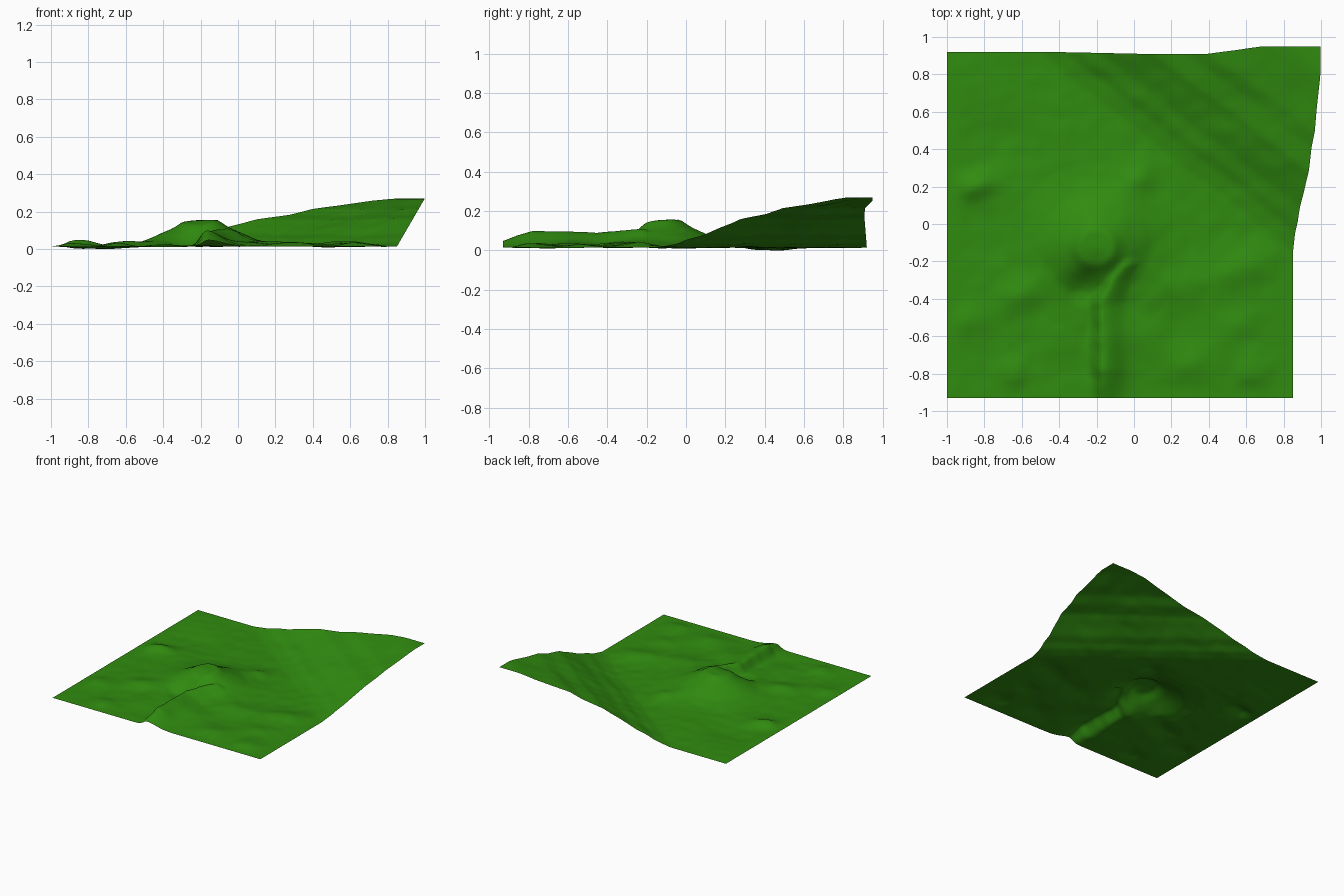
import bpy, bmesh, math
from mathutils import Vector, noise


def lerp_profile(pts, t):
    """Piecewise-linear height profile."""
    if t <= pts[0][0]:
        return pts[0][1]
    for (a, ha), (b, hb) in zip(pts, pts[1:]):
        if t <= b:
            return ha + (hb - ha) * (t - a) / (b - a)
    return pts[-1][1]


def mound(x, y, cx, cy, rx, ry, h, turn=0.0):
    """Rounded mound, rx by ry, turned about z."""
    c, s = math.cos(turn), math.sin(turn)
    u = ((x - cx) * c + (y - cy) * s) / rx
    v = ((y - cy) * c - (x - cx) * s) / ry
    return h * math.exp(-(u * u + v * v))


# Large slope: distance from its diagonal foot -> height
SLOPE = [(-0.04, 0), (0.05, 0.02), (0.1, 0.042), (0.17, 0.062), (0.25, 0.1),
         (0.31, 0.125), (0.35, 0.145), (0.46, 0.17), (0.53, 0.2), (0.62, 0.218),
         (0.72, 0.245), (0.78, 0.255)]
# Spur running from the hill to the front edge: crest height and crest x along y
SPUR_Z = [(-0.94, 0.03), (-0.86, 0.06), (-0.78, 0.083), (-0.6, 0.082), (-0.45, 0.075),
          (-0.35, 0.085), (-0.22, 0.09), (-0.1, 0.05), (0.05, 0)]
SPUR_X = [(-0.93, -0.16), (-0.7, -0.17), (-0.42, -0.17), (-0.3, -0.12), (-0.2, -0.05),
          (0, -0.12)]
# Low mounds: x, y, radius x, radius y, height, turn
MOUNDS = [
    (-0.84, 0.2, 0.12, 0.07, 0.035, 0.3), (-0.6, -0.38, 0.12, 0.08, 0.025, 0.4),
    (-0.9, -0.53, 0.13, 0.09, 0.02, 0.2), (-0.64, -0.8, 0.08, 0.09, 0.022, 0),
    (0.02, 0.24, 0.1, 0.08, 0.025, 0.6), (0.2, -0.35, 0.17, 0.12, 0.022, 0.5),
    (0.55, -0.25, 0.2, 0.1, 0.024, 0.4), (0.3, -0.75, 0.15, 0.1, 0.02, 0.2),
    (0.63, -0.78, 0.09, 0.09, 0.022, 0), (0.05, -0.6, 0.14, 0.12, 0.02, 0),
    (0.55, -0.55, 0.14, 0.09, 0.016, 0.5), (-0.1, 0.05, 0.25, 0.25, 0.02, 0),
    (-0.4, -0.6, 0.1, 0.12, 0.012, 0), (-0.7, 0.45, 0.2, 0.15, -0.012, 0),
]


def height(x, y):
    # fade small relief out at the borders
    edge = min(x + 1, 0.85 - x, y + 0.93, 0.92 - y)
    fade = min(1, max(0, edge / 0.1))
    n = noise.noise(Vector((x * 4, y * 4, 1.3)))
    fine = noise.noise(Vector((x * 11, y * 11, 5.1)))

    s = 0.618 * x + 0.788 * y - 0.447 + 0.012 * n
    # the slope leans outward, so sample it in its final position
    rise = lerp_profile(SLOPE, s)
    rise = lerp_profile(SLOPE, s + 0.618 * 0.58 * rise * 0.9)

    low = sum(mound(x, y, *m) for m in MOUNDS)
    relief = (low + 0.006 * n + 0.004 * fine) * fade

    # main hill with a flattened crown
    r = math.hypot((x + 0.2) / 1.1, y + 0.12) + 0.02 * n
    hill = lerp_profile([(0, 0.128), (0.09, 0.125), (0.14, 0.09), (0.2, 0.06),
                         (0.27, 0.03), (0.36, 0.01), (0.45, 0)], r)
    # hollow cut into the hill's front
    hill -= mound(x, y, -0.26, -0.34, 0.09, 0.12, 0.045, -0.5) * min(1, hill / 0.03)

    # spur: steep west side, gentle east side
    d = x - lerp_profile(SPUR_X, y) + 0.01 * fine
    spur = lerp_profile(SPUR_Z, y) * math.exp(-(d / (0.045 if d < 0 else 0.11)) ** 2)

    z = 0.014 + rise + relief + max(hill, spur)
    return max(0.0, z), rise


# Terrain sheet
bm = bmesh.new()
bmesh.ops.create_grid(bm, x_segments=110, y_segments=110, size=1)
for v in bm.verts:
    x = -0.075 + v.co.x * 0.925
    y = -0.005 + v.co.y * 0.925
    z, rise = height(x, y)
    # the high corner leans out past the sheet's border
    right = (x + 1) / 1.85
    back = max(0, (y + 0.93) / 1.85)
    lean = lerp_profile([(0, 0), (0.15, -0.012), (0.2, -0.01), (0.24, 0.03), (0.26, 0.03)], rise)
    v.co = (x + 0.58 * rise * right, y + lean * back, z)
mesh = bpy.data.meshes.new("terrain")
bm.to_mesh(mesh)
bm.free()
terrain = bpy.data.objects.new("terrain", mesh)
bpy.context.collection.objects.link(terrain)
for p in mesh.polygons:
    p.use_smooth = True

grass = bpy.data.materials.new("grass")
grass.diffuse_color = (0.03, 0.26, 0.005, 1)
mesh.materials.append(grass)
